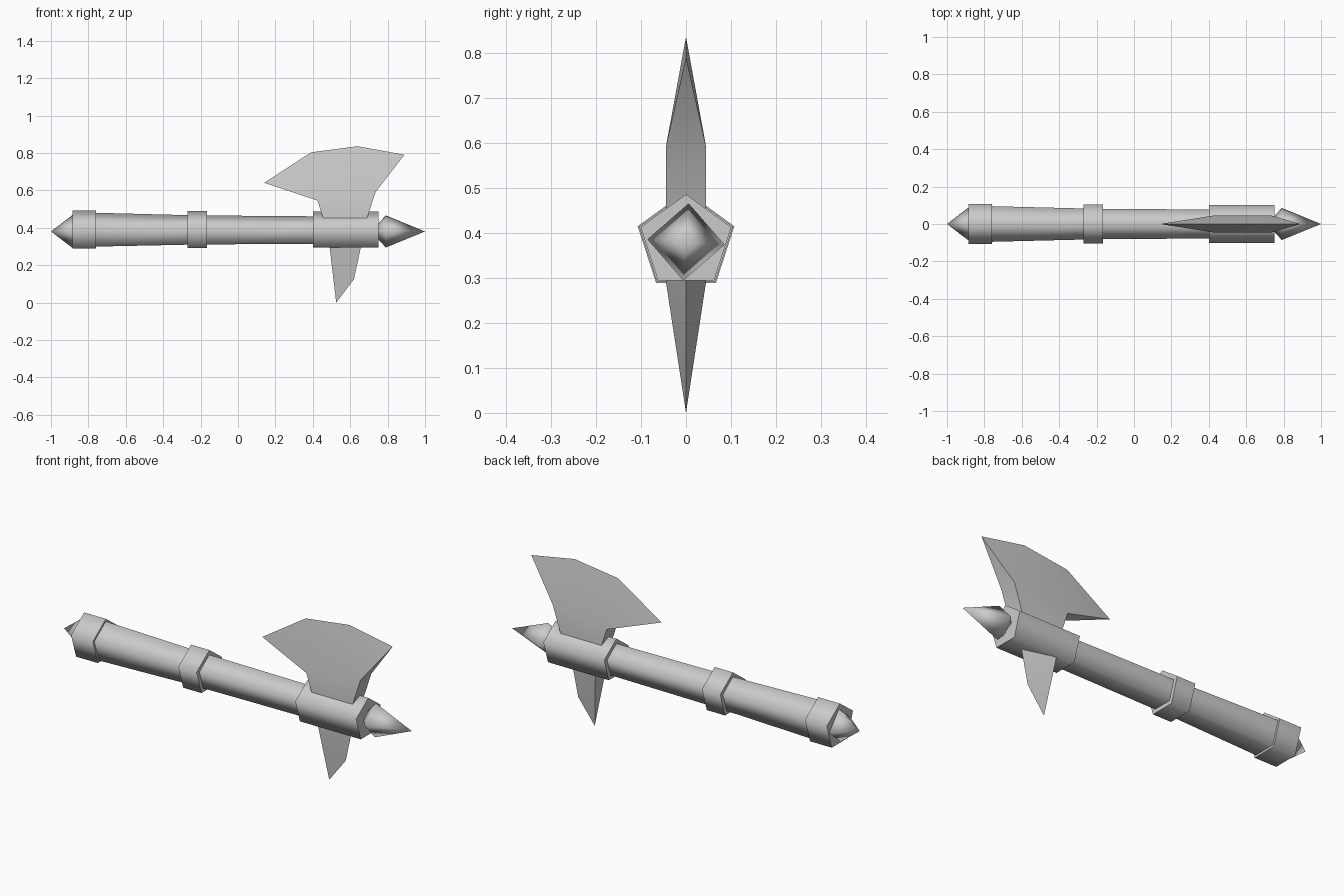
import bpy, bmesh
from math import sin, cos, tau, radians

cube = bpy.data.objects.get("Cube")
if cube:
    bpy.data.objects.remove(cube)

AXIS_Z = 0.38   # height of the handle's centre line
HALF = 0.045    # half thickness of blade and spike

steel = bpy.data.materials.new("grey_steel")
steel.use_nodes = True
GREY = (0.6, 0.6, 0.6, 1)
steel.diffuse_color = GREY
steel.node_tree.nodes["Principled BSDF"].inputs["Base Color"].default_value = GREY


def finish(name, bm, angle):
    bmesh.ops.remove_doubles(bm, verts=bm.verts, dist=1e-5)
    bmesh.ops.recalc_face_normals(bm, faces=bm.faces)
    mesh = bpy.data.meshes.new(name)
    bm.to_mesh(mesh)
    bm.free()
    mesh.materials.append(steel)
    ob = bpy.data.objects.new(name, mesh)
    bpy.context.collection.objects.link(ob)
    bpy.ops.object.select_all(action='DESELECT')
    ob.select_set(True)
    bpy.context.view_layer.objects.active = ob
    bpy.ops.object.shade_smooth_by_angle(angle=radians(angle))


def lathe(name, profile, sides=5, twist=0.0, angle=80):
    """Skin rings of (x, radius) along x; a zero radius makes a point."""
    bm = bmesh.new()
    rings = []
    for x, r in profile:
        turns = [tau * i / sides + twist for i in range(sides)]
        rings.append([bm.verts.new((x, r * sin(a), AXIS_Z + r * cos(a))) for a in turns])
    for a, b in zip(rings, rings[1:]):
        for i in range(sides):
            j = (i + 1) % sides
            bm.faces.new((a[i], a[j], b[j], b[i]))
    for ring, (x, r) in ((rings[0], profile[0]), (rings[-1], profile[-1])):
        if r > 0:
            bm.faces.new(ring)
    bmesh.ops.dissolve_degenerate(bm, dist=1e-5, edges=bm.edges)
    finish(name, bm, angle)


def two_sided(name, points, side_faces, cross_faces):
    """points: name -> (x, z, half thickness). Side faces are mirrored in y;
    cross faces join both sides and list points with a + or - suffix."""
    bm = bmesh.new()
    v = {}
    for key, (x, z, h) in points.items():
        v[key + "+"] = bm.verts.new((x, h, z))
        v[key + "-"] = bm.verts.new((x, -h, z)) if h else v[key + "+"]
    for face in side_faces:
        for s in "+-":
            bm.faces.new([v[k + s] for k in face.split()])
    for face in cross_faces:
        bm.faces.new([v[k] for k in face.split()])
    finish(name, bm, 25)


# Handle and its collars
lathe("shaft", [(-0.88, 0.104), (-0.76, 0.1), (-0.22, 0.086), (0.42, 0.081)])
for name, x0, x1, r in (("pommel_collar", -0.885, -0.76, 0.113),
                        ("grip_ring", -0.27, -0.165, 0.11),
                        ("head_socket", 0.4, 0.75, 0.106)):
    lathe(name, [(x0, r), (x1, r)])

# Pointed ends
lathe("front_point", [(0.74, 0.03), (0.79, 0.086), (1.0, 0)], 4, radians(4), 100)
lathe("pommel_point", [(-1.0, 0), (-0.885, 0.088), (-0.84, 0.05)], 4, radians(4), 100)

# Axe blade: a thick neck that flares out to a sharp edge
two_sided("axe_blade", {
    "root_in": (0.465, 0.42, HALF), "root_out": (0.68, 0.42, HALF),
    "neck_in": (0.425, 0.545, HALF), "neck_out": (0.735, 0.59, HALF),
    "horn_in": (0.14, 0.64, 0), "edge_in": (0.39, 0.803, 0),
    "edge_out": (0.64, 0.836, 0), "horn_out": (0.89, 0.79, 0)},
    ["root_in root_out neck_out neck_in", "neck_in horn_in edge_in",
     "neck_in edge_in edge_out neck_out", "neck_out edge_out horn_out"],
    ["root_in+ root_in- neck_in- neck_in+", "neck_in+ neck_in- horn_in+",
     "root_out+ root_out- neck_out- neck_out+", "neck_out+ neck_out- horn_out+",
     "root_in+ root_in- root_out- root_out+"])

# Back spike: a wedge with its sharp edge to the front point
two_sided("back_spike", {
    "root": (0.487, 0.32, HALF + 0.004), "top": (0.662, 0.32, 0),
    "bend": (0.62, 0.125, 0), "tip": (0.525, 0, 0)},
    ["root top bend", "root bend tip"],
    ["root+ root- tip+", "root+ root- top+"])
